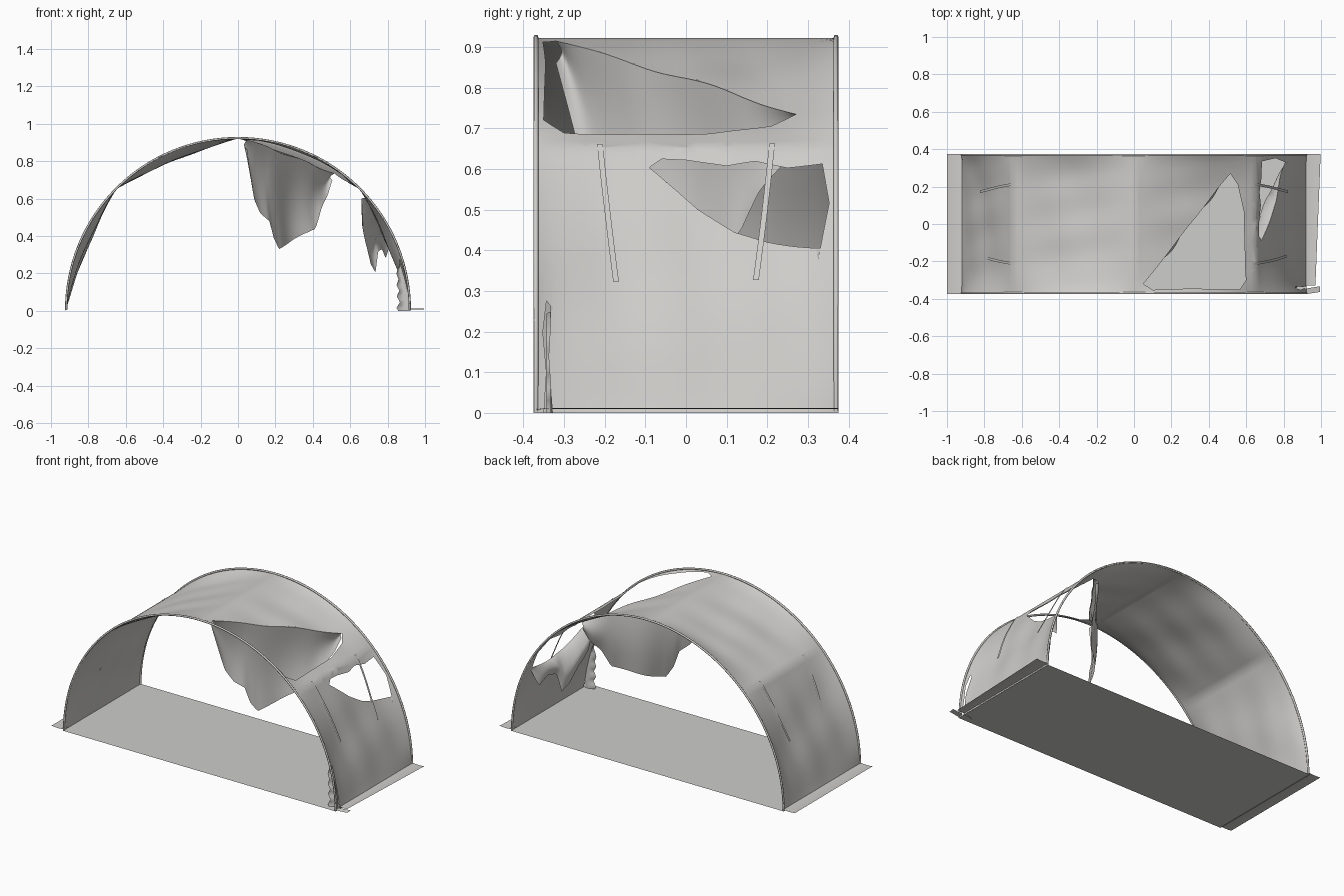
import bpy, bmesh, math
from mathutils import Vector

if "Cube" in bpy.data.objects:
    bpy.data.objects.remove(bpy.data.objects["Cube"])

R, W = 0.922, 0.375          # arch radius, half depth
PI = math.pi


def material(name, col):
    m = bpy.data.materials.new(name)
    m.diffuse_color = (*col, 1)
    m.use_nodes = True
    m.node_tree.nodes["Principled BSDF"].inputs["Base Color"].default_value = m.diffuse_color
    return m


CLOTH = material("canvas grey", (0.62, 0.61, 0.59))
FLOOR = material("floor grey", (0.61, 0.61, 0.60))


def finish(bm, name, mat):
    me = bpy.data.meshes.new(name)
    bm.to_mesh(me)
    bm.free()
    me.materials.append(mat)
    for p in me.polygons:
        p.use_smooth = True
    ob = bpy.data.objects.new(name, me)
    bpy.context.collection.objects.link(ob)
    return ob


def sheet(name, fn, nu, nv, mat):
    """Grid surface from fn(u, v) with u and v in 0..1."""
    bm = bmesh.new()
    vs = [[bm.verts.new(fn(i / nu, j / nv)) for j in range(nv + 1)] for i in range(nu + 1)]
    for i in range(nu):
        for j in range(nv):
            bm.faces.new((vs[i][j], vs[i + 1][j], vs[i + 1][j + 1], vs[i][j + 1]))
    return finish(bm, name, mat)


def surf(th, y, lift=0.0):
    """Canvas point: half cylinder sagging between supports 45 degrees apart."""
    u = (th / (PI / 4)) % 1.0
    s = abs(math.sin(PI * u)) ** 0.85
    edge = max(0.0, 1 - (abs(y) / W) ** 4)
    wrinkle = 0.006 * math.sin(11 * y + 9 * th) * math.sin(17 * y - 5 * th)
    r = R - edge * s * (0.048 + wrinkle) + lift
    return Vector((r * math.cos(th), y, r * math.sin(th)))


def interp(pts, t):
    """Piecewise linear lookup in rows of (t, a, b...)."""
    for p, q in zip(pts, pts[1:]):
        if t <= q[0]:
            f = (t - p[0]) / (q[0] - p[0])
            return [a + (b - a) * f for a, b in zip(p[1:], q[1:])]
    return list(pts[-1][1:])


def inside(p, poly):
    hit = False
    for (ax, ay), (bx, by) in zip(poly, poly[1:] + poly[:1]):
        if (ay > p[1]) != (by > p[1]) and p[0] < (bx - ax) * (p[1] - ay) / (by - ay) + ax:
            hit = not hit
    return hit


# tears in (angle, depth) space: roof, right wall, front right corner
roof = [(math.acos(x / R), y) for x, y in
        [(0.05, -0.32), (0.30, -0.02), (0.53, 0.27), (0.57, 0.21), (0.60, 0.06),
         (0.605, -0.30), (0.57, -0.35), (0.30, -0.345), (0.10, -0.352)]]
wall = [(math.asin(z / R), y) for y, z in
        [(-0.09, 0.612), (0.03, 0.52), (0.12, 0.465), (0.20, 0.44), (0.33, 0.413), (0.352, 0.52),
         (0.335, 0.615), (0.25, 0.61), (0.17, 0.625), (0.10, 0.615), (0.0, 0.628), (-0.06, 0.63)]]
slit = [(math.asin(z / R), y) for y, z in
        [(-0.343, 0.28), (-0.331, 0.265), (-0.338, 0.14), (-0.328, -0.01),
         (-0.35, -0.01), (-0.343, 0.10), (-0.352, 0.2)]]

# canvas: cut the tears into a flat sheet, then bend it over the hoops
bm = bmesh.new()
bmesh.ops.create_grid(bm, x_segments=96, y_segments=30, size=1.0)
for v in bm.verts:
    v.co = Vector(((v.co.x + 1) * PI / 2, v.co.y * W, 0))
for poly in (roof, wall, slit):
    xs, ys = [p[0] for p in poly], [p[1] for p in poly]
    for a, b in zip(poly, poly[1:] + poly[:1]):
        faces = [f for f in bm.faces
                 if min(xs) - 0.06 < f.calc_center_median().x < max(xs) + 0.06
                 and min(ys) - 0.04 < f.calc_center_median().y < max(ys) + 0.04]
        geom = faces + list({e for f in faces for e in f.edges}) + list({v for f in faces for v in f.verts})
        bmesh.ops.bisect_plane(bm, geom=geom, dist=1e-5, plane_co=(a[0], a[1], 0),
                               plane_no=(b[1] - a[1], a[0] - b[0], 0))
    gone = [f for f in bm.faces if inside(f.calc_center_median(), poly)]
    bmesh.ops.delete(bm, geom=gone, context='FACES')
for v in bm.verts:
    v.co = surf(v.co.x, v.co.y)
bmesh.ops.reverse_faces(bm, faces=bm.faces[:])
finish(bm, "canvas_cover", CLOTH)

# torn roof flap hanging straight down from the diagonal tear
roof_hem = [(0, 0.86), (0.1, 0.60), (0.17, 0.52), (0.25, 0.48), (0.29, 0.39), (0.35, 0.33), (0.5, 0.36),
            (0.66, 0.41), (0.78, 0.44), (0.86, 0.55), (0.95, 0.62), (1, 0.70)]


def roof_flap(t, v):
    x, y = 0.05 + 0.48 * t, -0.32 + 0.59 * t
    top = surf(math.acos(x / R), y)
    z = top.z + (min(interp(roof_hem, t)[0], top.z - 0.01) - top.z) * v
    wave = 0.022 * math.sin(PI * v) + 0.014 * v * math.sin(14 * t)
    return Vector((top.x - 0.78 * wave, top.y + 0.62 * wave, z))


sheet("torn_roof_flap", roof_flap, 48, 12, CLOTH)

# torn wall flap drooping inward from the lower edge of the wall tear
wall_top = [(0, -0.09, 0.612), (0.28, 0.03, 0.52), (0.5, 0.12, 0.465), (0.7, 0.20, 0.44), (1, 0.33, 0.413)]
wall_hem = [(0, 0.66, 0.60), (0.15, 0.67, 0.42), (0.35, 0.69, 0.34), (0.45, 0.71, 0.25), (0.58, 0.735, 0.205),
            (0.68, 0.75, 0.32), (0.78, 0.77, 0.33), (0.88, 0.79, 0.28), (1, 0.82, 0.38)]


def wall_flap(t, v):
    y, z = interp(wall_top, t)
    top = surf(math.asin(z / R), y)
    x, zb = interp(wall_hem, t)
    inward = min(1.0, 1.6 * v)
    return Vector((top.x + (x - top.x) * inward - 0.02 * math.sin(PI * v) * math.sin(PI * t),
                   y + 0.012 * v * math.sin(16 * t), top.z + (zb - top.z) * v ** 1.3))


sheet("torn_wall_flap", wall_flap, 40, 10, CLOTH)

# small flap curling inward beside the corner slit
def corner_flap(t, v):
    top = surf(math.asin(0.27 * t / R), -0.333)
    size = 0.065 * (1 - t) ** 0.5 * (1 + 0.15 * math.sin(25 * t))
    return top + Vector((-size * v, 0.012 * math.sin(PI * v) - 0.01 * v, -0.02 * v * t))


sheet("torn_corner_flap", corner_flap, 16, 5, CLOTH)

# groundsheet
sheet("floor", lambda u, v: Vector((R * (2 * u - 1), W * (2 * v - 1), 0.002)), 2, 2, FLOOR)

# skirts lying on the ground along both sides
for side, name in ((-1, "left"), (1, "right")):
    def skirt(u, v, s=side):
        y = -W + 2 * W * v if s < 0 else -0.328 + (W + 0.328) * v
        reach = 0.08 if s < 0 else 0.05 + 0.028 * v
        return Vector((s * (R - 0.002 + reach * u), y, 0.012 - 0.003 * math.sin(PI * u)))
    sheet(name + "_skirt", skirt, 4, 12, CLOTH)
sheet("skirt_corner", lambda u, v: Vector((0.92 + 0.075 * u, -W + 0.03 * v + 0.012 * u, 0.008 + 0.004 * v)),
      2, 2, CLOTH)


def tube(name, pts, radius):
    cu = bpy.data.curves.new(name, 'CURVE')
    cu.dimensions = '3D'
    cu.bevel_depth = radius
    cu.bevel_resolution = 2
    cu.use_fill_caps = True
    sp = cu.splines.new('POLY')
    sp.points.add(len(pts) - 1)
    for p, c in zip(sp.points, pts):
        p.co = (*c, 1)
    cu.materials.append(CLOTH)
    bpy.context.collection.objects.link(bpy.data.objects.new(name, cu))


# hemmed hoops at both ends
for s, name in ((-1, "front_hoop"), (1, "back_hoop")):
    tube(name, [((R - 0.003) * math.cos(PI * i / 64), s * 0.369, 0.005 + (R - 0.003) * math.sin(PI * i / 64))
                for i in range(65)], 0.006)

# tie straps on the outside of both walls
for side in (-1, 1):
    for s in (-1, 1):
        def strap(u, v, side=side, s=s):
            th = math.asin((0.34 + 0.32 * v) / R)
            p = surf(th, s * (0.172 + 0.04 * v) + 0.014 * (u - 0.5), 0.006)
            return Vector((side * p.x, p.y, p.z))
        sheet(("left" if side < 0 else "right") + ("_front" if s < 0 else "_back") + "_strap", strap, 1, 14, CLOTH)
